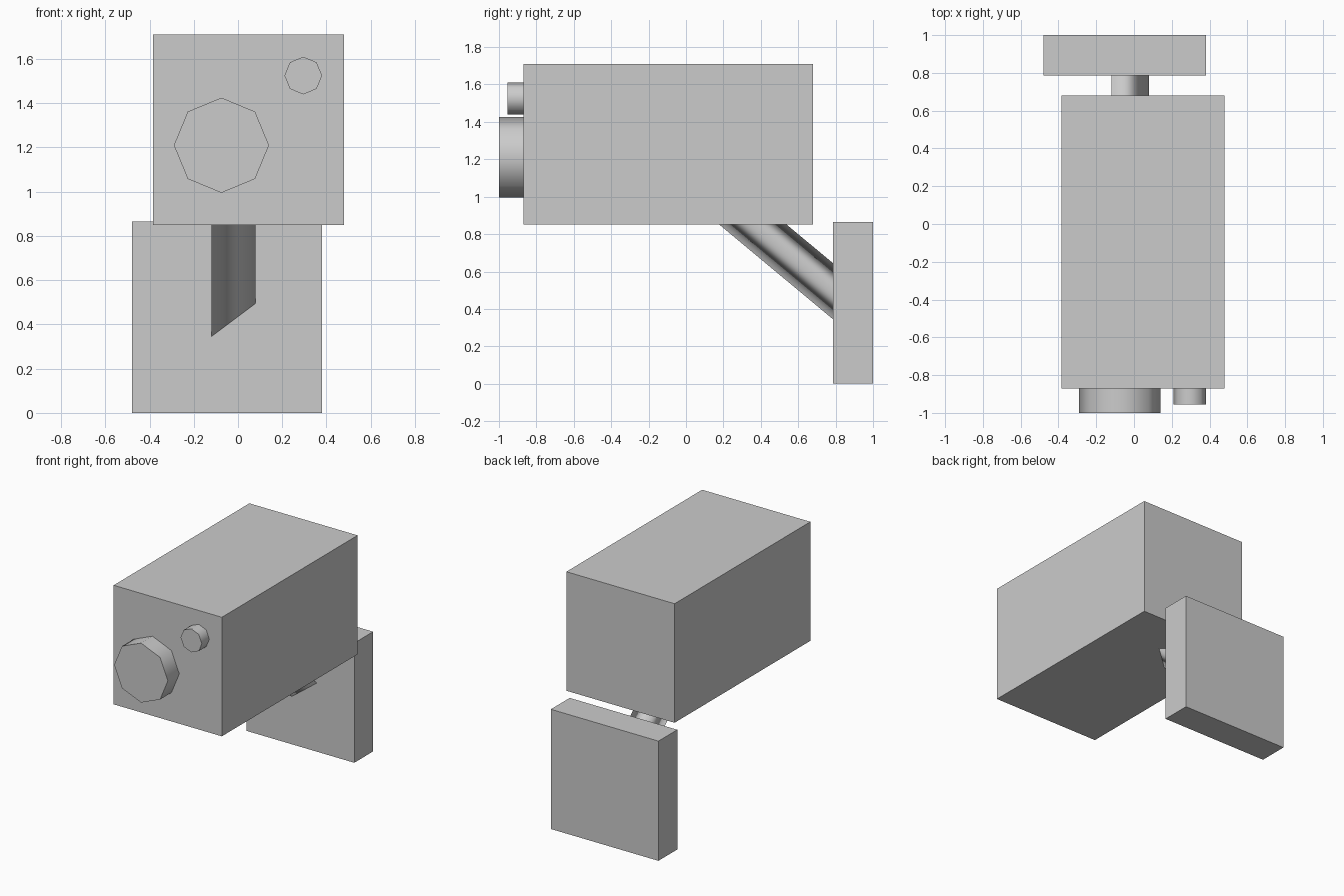
import bpy, bmesh, math
from mathutils import Vector

if "Cube" in bpy.data.objects:
    bpy.data.objects.remove(bpy.data.objects["Cube"])


def box(name, lo, hi):
    lo, hi = Vector(lo), Vector(hi)
    bpy.ops.mesh.primitive_cube_add(size=1, location=(lo + hi) / 2)
    ob = bpy.context.object
    ob.name = name
    ob.scale = hi - lo
    bpy.ops.object.transform_apply(location=False, rotation=False, scale=True)
    return ob


def prism(name, start, end, radius, sides, first, smooth):
    """Prism along start-end in the YZ plane; corner 'first' is measured from +X."""
    start, end = Vector(start), Vector(end)
    side = Vector((1, 0, 0))
    up = side.cross((end - start).normalized())
    bm = bmesh.new()
    rings = []
    for p in (start, end):
        ring = []
        for i in range(sides):
            a = first + 2 * math.pi * i / sides
            ring.append(bm.verts.new(p + radius * (math.cos(a) * side + math.sin(a) * up)))
        rings.append(ring)
    for i in range(sides):
        j = (i + 1) % sides
        bm.faces.new((rings[0][i], rings[0][j], rings[1][j], rings[1][i]))
    bm.faces.new(rings[0])
    bm.faces.new(rings[1])
    bmesh.ops.recalc_face_normals(bm, faces=bm.faces)
    # smooth sides, sharp flat caps
    for f in bm.faces[:sides]:
        f.smooth = smooth
    for e in bm.edges:
        e.smooth = not any(len(f.verts) == sides and not f.smooth for f in e.link_faces)
    mesh = bpy.data.meshes.new(name)
    bm.to_mesh(mesh)
    bm.free()
    ob = bpy.data.objects.new(name, mesh)
    bpy.context.collection.objects.link(ob)
    return ob


# camera housing and wall plate
box("camera_body", (-0.385, -0.87, 0.85), (0.48, 0.68, 1.71))
box("wall_plate", (-0.48, 0.785, 0.0), (0.38, 1.0, 0.865))

# octagonal lens and small indicator lamp on the front
prism("lens", (-0.075, -0.85, 1.21), (-0.075, -1.0, 1.21), 0.215, 8, 0, True)
prism("indicator_lamp", (0.295, -0.85, 1.525), (0.295, -0.955, 1.525), 0.085, 8, 0, True)

# three-sided sloping support arm, ends buried in body and plate
prism("support_arm", (-0.053, 0.15, 1.024), (-0.053, 0.89, 0.408), 0.133, 3, 0, True)
